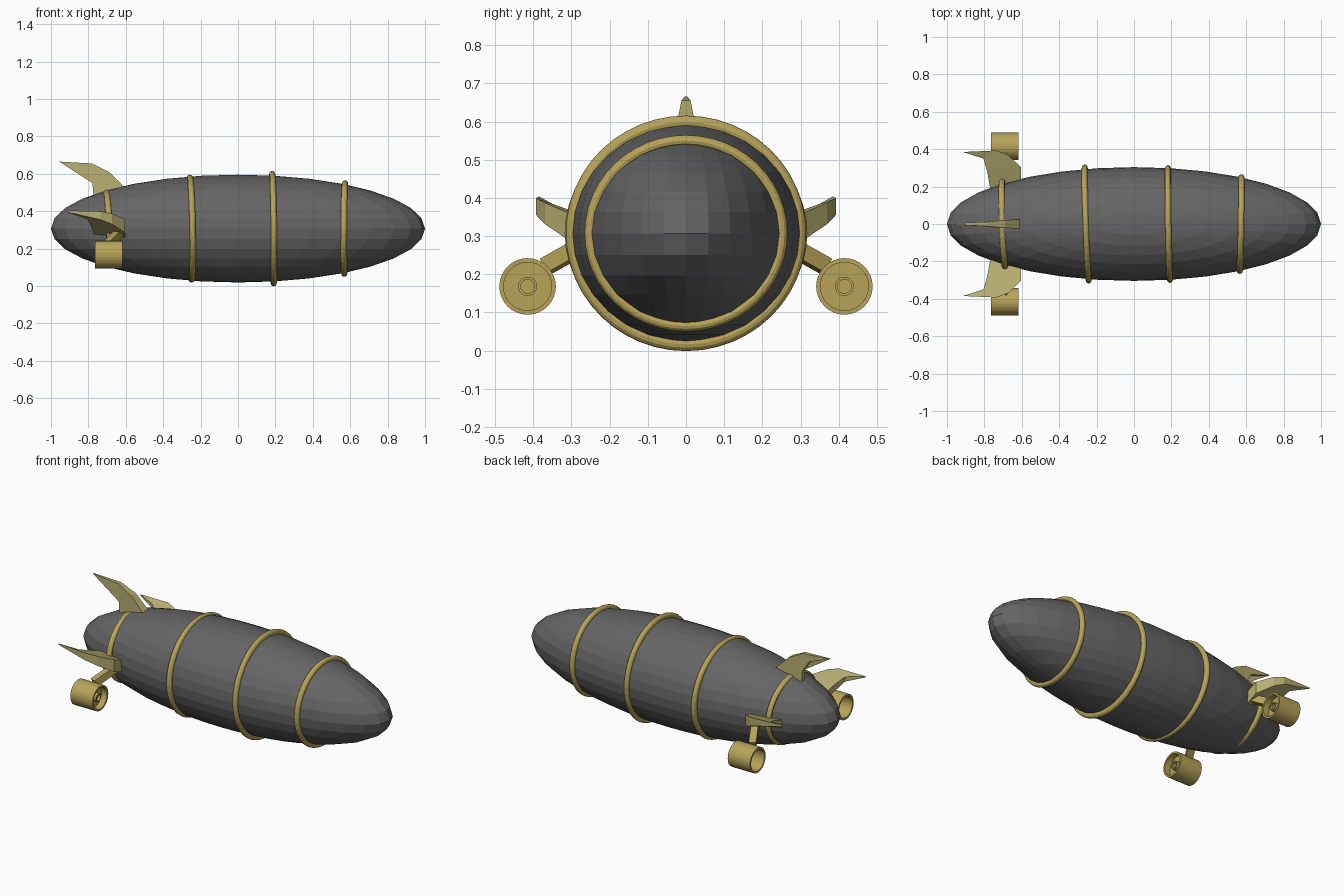
import bpy, bmesh
from math import pi, radians
from mathutils import Vector

if "Cube" in bpy.data.objects:
    bpy.data.objects.remove(bpy.data.objects["Cube"])

CZ = 0.307  # hull axis height


def material(name, rgb):
    m = bpy.data.materials.new(name)
    m.diffuse_color = (*rgb, 1)
    m.use_nodes = True
    m.node_tree.nodes["Principled BSDF"].inputs["Base Color"].default_value = m.diffuse_color
    return m


GREY = material("dark_grey", (0.13, 0.13, 0.13))
GOLD = material("gold", (0.48, 0.37, 0.10))
PALE = material("pale_gold", (0.48, 0.43, 0.17))


def finish(name, mat):
    ob = bpy.context.object
    ob.name = name
    ob.data.materials.append(mat)
    return ob


def mesh_object(name, bm, mat):
    bmesh.ops.recalc_face_normals(bm, faces=bm.faces)
    me = bpy.data.meshes.new(name)
    bm.to_mesh(me)
    bm.free()
    me.materials.append(mat)
    ob = bpy.data.objects.new(name, me)
    bpy.context.collection.objects.link(ob)
    return ob


def fin(name, outline, place):
    """Tapered plate: outline of (x, span, half thickness)."""
    bm = bmesh.new()
    a = [bm.verts.new(place(x, h, t)) for x, h, t in outline]
    b = [bm.verts.new(place(x, h, -t)) for x, h, t in outline]
    n = len(outline)
    bm.faces.new(a)
    bm.faces.new(b[::-1])
    for i in range(n):
        j = (i + 1) % n
        bm.faces.new((a[i], b[i], b[j], a[j]))
    bmesh.ops.triangulate(bm, faces=[f for f in bm.faces if len(f.verts) > 4])
    mesh_object(name, bm, PALE)


def lathe_x(name, profile, centre, mat, steps=32, closed=True):
    """Revolve (x, radius) profile about an x-parallel axis."""
    bm = bmesh.new()
    vs = [bm.verts.new((x, 0, r)) for x, r in profile]
    es = [bm.edges.new(p) for p in zip(vs, vs[1:])]
    if closed:
        es.append(bm.edges.new((vs[-1], vs[0])))
    bmesh.ops.spin(bm, geom=vs + es, cent=(0, 0, 0), axis=(1, 0, 0),
                   angle=2 * pi, steps=steps)
    bmesh.ops.remove_doubles(bm, verts=bm.verts, dist=1e-5)
    bmesh.ops.translate(bm, verts=bm.verts, vec=centre)
    return mesh_object(name, bm, mat)


# Hull
bpy.ops.mesh.primitive_uv_sphere_add(segments=32, ring_count=16, location=(0, 0, CZ))
finish("hull", GREY).scale = (1, 0.304, 0.288)

# Hoops round the hull: x, y radius, z radius, tilt, yaw
for i, (x, ry, rz, tilt, yaw) in enumerate([
        (-0.697, 0.231, 0.195, -2, 2), (-0.253, 0.300, 0.272, -1, 2),
        (0.187, 0.297, 0.291, -0.8, 1), (0.57, 0.251, 0.243, 0.5, -1)]):
    bpy.ops.mesh.primitive_torus_add(
        major_segments=48, minor_segments=12, major_radius=1, minor_radius=0.06,
        location=(x, 0, CZ), rotation=(0, pi / 2 + radians(tilt), radians(yaw)))
    finish(f"hoop_{i + 1}", GOLD).scale = (rz, ry, 0.27)

# Top fin
fin("top_fin", [(-0.955, 0.665, 0.004), (-0.78, 0.655, 0.012), (-0.69, 0.61, 0.021),
                (-0.61, 0.53, 0.026), (-0.61, 0.46, 0.026), (-0.77, 0.44, 0.016),
                (-0.778, 0.55, 0.014), (-0.82, 0.615, 0.010)],
    lambda x, h, t: (x, t, h))

# Side fins, strut and engine on each side
for side, s in (("left", 1), ("right", -1)):
    fin(f"{side}_fin", [(-0.915, 0.385, 0.004), (-0.735, 0.393, 0.022), (-0.675, 0.37, 0.028),
                        (-0.605, 0.305, 0.036), (-0.605, 0.19, 0.036), (-0.765, 0.17, 0.024),
                        (-0.785, 0.28, 0.020), (-0.805, 0.35, 0.014)],
        lambda x, h, t: (x, s * h, 0.378 + 0.4 * (h - 0.395) - 0.145 * (x + 0.735) + t))

    # Strut
    a, b = Vector((-0.60, s * 0.19, 0.32)), Vector((-0.695, s * 0.365, 0.222))
    bpy.ops.mesh.primitive_cube_add(size=1, location=(a + b) / 2)
    st = finish(f"{side}_strut", GOLD)
    st.rotation_euler = (b - a).to_track_quat('Y', 'Z').to_euler()
    st.scale = (0.04, (b - a).length, 0.042)

    # Duct, fan disc and hub
    c = (0, s * 0.415, 0.168)
    lathe_x(f"{side}_engine_duct", [(-0.765, 0.074), (-0.618, 0.074), (-0.618, 0.063),
                                    (-0.765, 0.063)], c, GOLD)
    lathe_x(f"{side}_engine_fan", [(-0.668, 0), (-0.668, 0.065), (-0.655, 0.065),
                                   (-0.655, 0)], c, GOLD, closed=False)
    lathe_x(f"{side}_engine_hub", [(-0.69, 0), (-0.69, 0.025), (-0.63, 0.025), (-0.63, 0.018),
                                   (-0.645, 0.018), (-0.645, 0)], c, GOLD, 20, False)
